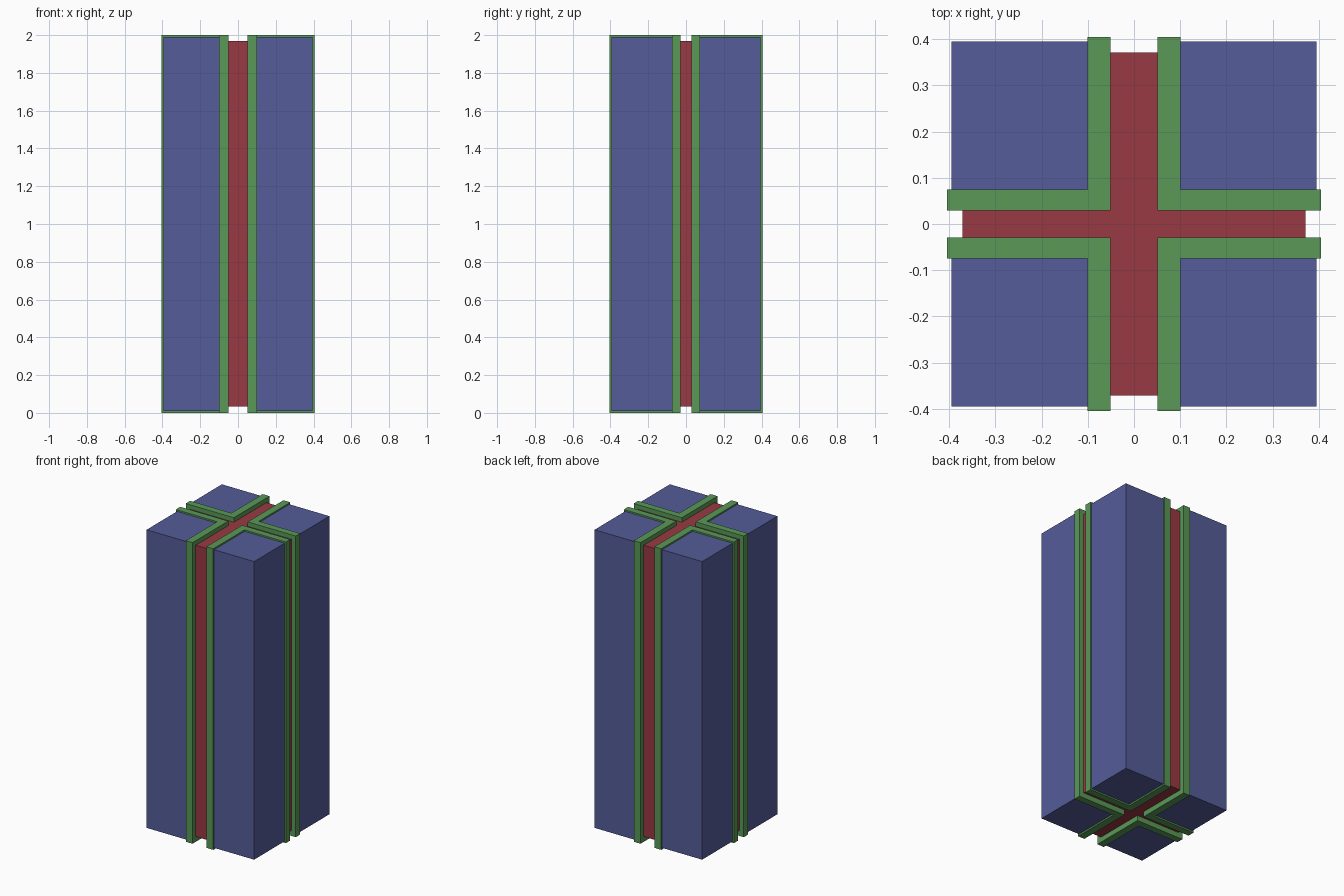
import bpy
import bmesh

if "Cube" in bpy.data.objects:
    bpy.data.objects.remove(bpy.data.objects["Cube"])


def material(name, rgb):
    mat = bpy.data.materials.new(name)
    mat.diffuse_color = (*rgb, 1)
    mat.use_nodes = True
    mat.node_tree.nodes["Principled BSDF"].inputs["Base Color"].default_value = mat.diffuse_color
    return mat


def prism(name, profile, z0, z1, mat, mirror):
    """Extrude a plan profile from z0 to z1, optionally mirrored into all four quadrants."""
    bm = bmesh.new()
    base = bm.faces.new([bm.verts.new((x, y, z0)) for x, y in profile])
    top = bmesh.ops.extrude_face_region(bm, geom=[base], use_keep_orig=True)["geom"]
    bmesh.ops.translate(bm, vec=(0, 0, z1 - z0),
                        verts=[v for v in top if isinstance(v, bmesh.types.BMVert)])
    bmesh.ops.recalc_face_normals(bm, faces=bm.faces[:])
    mesh = bpy.data.meshes.new(name)
    bm.to_mesh(mesh)
    bm.free()
    mesh.materials.append(mat)
    obj = bpy.data.objects.new(name, mesh)
    bpy.context.collection.objects.link(obj)
    if mirror:
        mod = obj.modifiers.new("quadrants", 'MIRROR')
        mod.use_axis = (True, True, False)
    return obj


blue = material("blue", (0.09, 0.107, 0.314))
green = material("green", (0.102, 0.314, 0.095))
red = material("red", (0.314, 0.041, 0.054))

# plan dimensions
GX, GY = 0.051, 0.029      # half widths of the central cross
TX, TY = 0.101, 0.075      # outer faces of the trim strips
TRIM, BLOCK, CORE = 0.404, 0.395, 0.371

# four corner blocks
prism("corner_blocks", [(TX, TY), (BLOCK, TY), (BLOCK, BLOCK), (TX, BLOCK)],
      0.01, 1.99, blue, True)

# four L-shaped trims that stand slightly proud of the blocks
prism("corner_trims", [(GX, GY), (TRIM, GY), (TRIM, TY), (TX, TY), (TX, TRIM), (GX, TRIM)],
      0.0, 2.0, green, True)

# recessed cross-shaped core
prism("cross_core", [(GX, GY), (GX, CORE), (-GX, CORE), (-GX, GY), (-CORE, GY), (-CORE, -GY),
                     (-GX, -GY), (-GX, -CORE), (GX, -CORE), (GX, -GY), (CORE, -GY), (CORE, GY)],
      0.035, 1.97, red, False)
